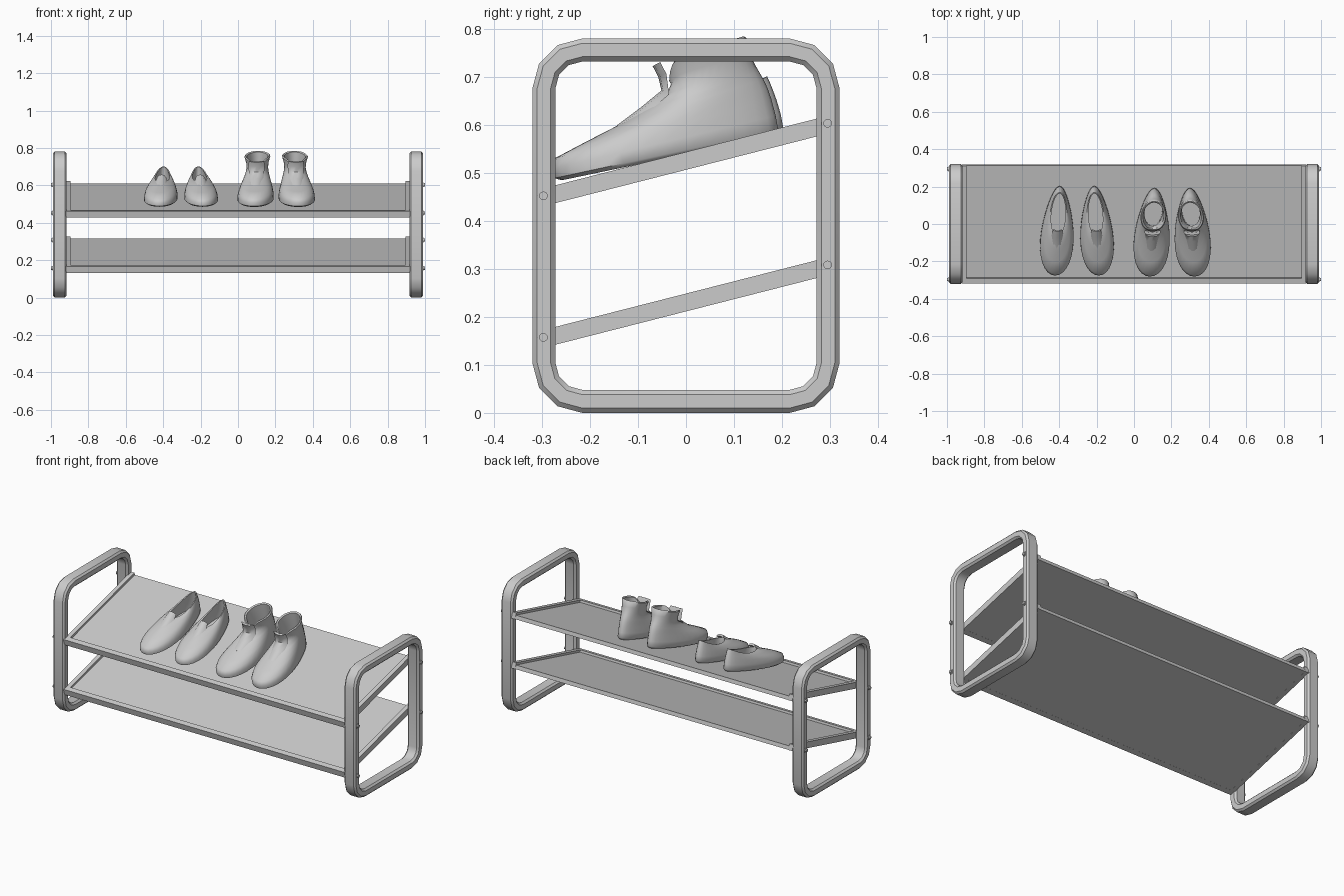
import bpy, bmesh, math
from mathutils import Matrix, Vector

if "Cube" in bpy.data.objects:
    bpy.data.objects.remove(bpy.data.objects["Cube"])

TILT = math.atan(0.255)
C, S = math.cos(TILT), math.sin(TILT)


def finish(name, bm, angle=35):
    bmesh.ops.recalc_face_normals(bm, faces=bm.faces)
    me = bpy.data.meshes.new(name)
    bm.to_mesh(me)
    bm.free()
    if angle:
        me.polygons.foreach_set("use_smooth", [True] * len(me.polygons))
        me.set_sharp_from_angle(angle=math.radians(angle))
    ob = bpy.data.objects.new(name, me)
    bpy.context.collection.objects.link(ob)
    return ob


def loft(bm, rings, wrap=False, cap=True):
    vs = [[bm.verts.new(p) for p in r] for r in rings]
    n = len(vs[0])
    for i in range(len(vs) if wrap else len(vs) - 1):
        a, b = vs[i], vs[(i + 1) % len(vs)]
        for j in range(n):
            k = (j + 1) % n
            bm.faces.new((a[j], a[k], b[k], b[j]))
    if cap and not wrap:
        bm.faces.new(vs[0])
        bm.faces.new(vs[-1])


# End frames: chamfered section swept around a rounded rectangle
def frame_ring(x, off):
    r, hy, hz = 0.08, 0.296, 0.366
    pts = []
    for q, (sy, sz) in enumerate([(1, 1), (-1, 1), (-1, -1), (1, -1)]):
        for k in range(4):
            a = math.radians(90 * q + 30 * k)
            pts.append((x, sy * (hy - r) + (r + off) * math.cos(a),
                        0.39 + sz * (hz - r) + (r + off) * math.sin(a)))
    return pts


SECTION = [(-.037, -.014), (-.027, -.024), (.027, -.024), (.037, -.014),
           (.037, .014), (.027, .024), (-.027, .024), (-.037, .014)]
for side, label in ((-1, "left"), (1, "right")):
    bm = bmesh.new()
    loft(bm, [frame_ring(side * 0.953 + dx, o) for dx, o in SECTION], wrap=True)
    finish(label + "_frame", bm, 40)


# Sloped shelves: slab with raised side and front rims
def slope_box(name, zc, x0, x1, v0, v1, n0, n1):
    bm = bmesh.new()
    bmesh.ops.create_cube(bm, size=1)
    for v in bm.verts:
        x = (x0 + x1) / 2 + v.co.x * (x1 - x0)
        a = (v0 + v1) / 2 + v.co.y * (v1 - v0)
        n = (n0 + n1) / 2 + v.co.z * (n1 - n0)
        v.co = (x, a * C - n * S, zc + a * S + n * C)
    finish(name, bm, 0)


for zc, label in ((0.23, "lower"), (0.525, "upper")):
    slope_box(label + "_shelf_panel", zc, -.9, .9, -.31, .324, -.0175, .005)
    slope_box(label + "_shelf_front_rim", zc, -.9, .9, -.325, -.295, -.018, .018)
    for s in (-1, 1):
        x0, x1 = sorted((s * .895, s * .92))
        slope_box(f"{label}_shelf_side_rim_{'right' if s > 0 else 'left'}",
                  zc, x0, x1, -.325, .325, -.018, .018)
        # Bolts through the frame
        for y in (-.297, .295):
            bm = bmesh.new()
            for r, x0, x1 in ((.013, .985, .993), (.009, .985, 1.0)):
                bmesh.ops.create_cone(
                    bm, cap_ends=True, segments=12, radius1=r, radius2=r, depth=x1 - x0,
                    matrix=Matrix.Translation((s * (x0 + x1) / 2, y, zc + .255 * y + .003))
                    @ Matrix.Rotation(math.pi / 2, 4, 'Y'))
            finish(label + "_shelf_bolt", bm)


# Shoes: stacked foot outlines, from the sole up to the collar and down inside
# ring: front, back, front height, back height, front width, back width, side dip, front notch
LOW = [(-.258, .200, .020, .000, .100, .055, 0, 0),
       (-.272, .212, .028, .010, .112, .060, 0, 0),
       (-.273, .214, .045, .040, .110, .060, 0, 0),
       (-.260, .213, .062, .070, .100, .057, 0, 0),
       (-.190, .211, .080, .090, .084, .051, .004, 0),
       (-.120, .209, .094, .107, .066, .045, .010, 0),
       (-.045, .206, .110, .124, .050, .040, .018, 0),
       (-.035, .199, .109, .123, .043, .033, .018, 0),
       (-.040, .200, .060, .060, .055, .042, 0, 0),
       (-.060, .195, .025, .020, .060, .042, 0, 0)]
BOOT = [(-.262, .190, .020, .000, .108, .058, 0, 0),
        (-.276, .201, .028, .010, .120, .065, 0, 0),
        (-.278, .203, .048, .040, .119, .066, 0, 0),
        (-.265, .203, .068, .075, .110, .064, 0, 0),
        (-.190, .201, .086, .100, .092, .062, 0, 0),
        (-.120, .197, .102, .120, .076, .060, 0, 0),
        (-.060, .192, .120, .138, .064, .058, 0, 0),
        (-.005, .187, .140, .156, .056, .058, 0, 0),
        (.008, .184, .172, .182, .060, .060, 0, .014),
        (.006, .184, .205, .212, .070, .068, 0, .040),
        (.012, .180, .210, .217, .065, .063, 0, .040),
        (.020, .172, .205, .212, .057, .055, 0, .040),
        (.025, .170, .140, .140, .048, .048, 0, 0),
        (.000, .170, .040, .040, .048, .048, 0, 0)]
# Tongue path: along, height, half width
LOW_TONGUE = [(-.125, .086, .036), (-.080, .098, .034), (-.035, .116, .030), (-.005, .128, .024)]
BOOT_TONGUE = [(-.120, .097, .036), (-.060, .122, .038), (-.010, .146, .040),
               (-.008, .180, .044), (-.014, .205, .040)]


def place(x, v, n, cx, toe):
    return (cx + x - toe * v, v * C - n * S, 0.53 + v * S + n * C)


def shoe(name, rings, tongue, cx, toe):
    bm, out = bmesh.new(), []
    for vf, vb, nf, nb, wf, wb, dip, notch in rings:
        ring = []
        for i in range(32):
            a = 2 * math.pi * i / 32
            t = (1 - math.cos(a)) / 2
            x = (wf + (wb - wf) * t) * math.sin(a)
            n = nf + (nb - nf) * t - dip * math.sin(a) ** 2
            n -= notch * max(0, math.cos(a)) ** 8
            ring.append(place(x, vf + (vb - vf) * t, n, cx, toe))
        out.append(ring)
    loft(bm, out)
    finish(name, bm, 50)
    # Tongue ribbon, lens-shaped in section
    bm, out = bmesh.new(), []
    for i, (v, n, w) in enumerate(tongue):
        a, b = tongue[max(i - 1, 0)], tongue[min(i + 1, len(tongue) - 1)]
        d = Vector((b[0] - a[0], b[1] - a[1])).normalized()
        ring = []
        for u, h in ((-1, -.012), (-.6, .002), (0, .006), (.6, .002), (1, -.012), (0, -.006)):
            ring.append(place(u * w, v - d.y * h, n + d.x * h, cx, toe))
        out.append(ring)
    loft(bm, out)
    finish(name + "_tongue", bm, 50)


shoe("low_shoe_left", LOW, LOW_TONGUE, -.408, -.05)
shoe("low_shoe_right", LOW, LOW_TONGUE, -.202, .05)
shoe("ankle_boot_left", BOOT, BOOT_TONGUE, .099, -.05)
shoe("ankle_boot_right", BOOT, BOOT_TONGUE, .309, .05)
